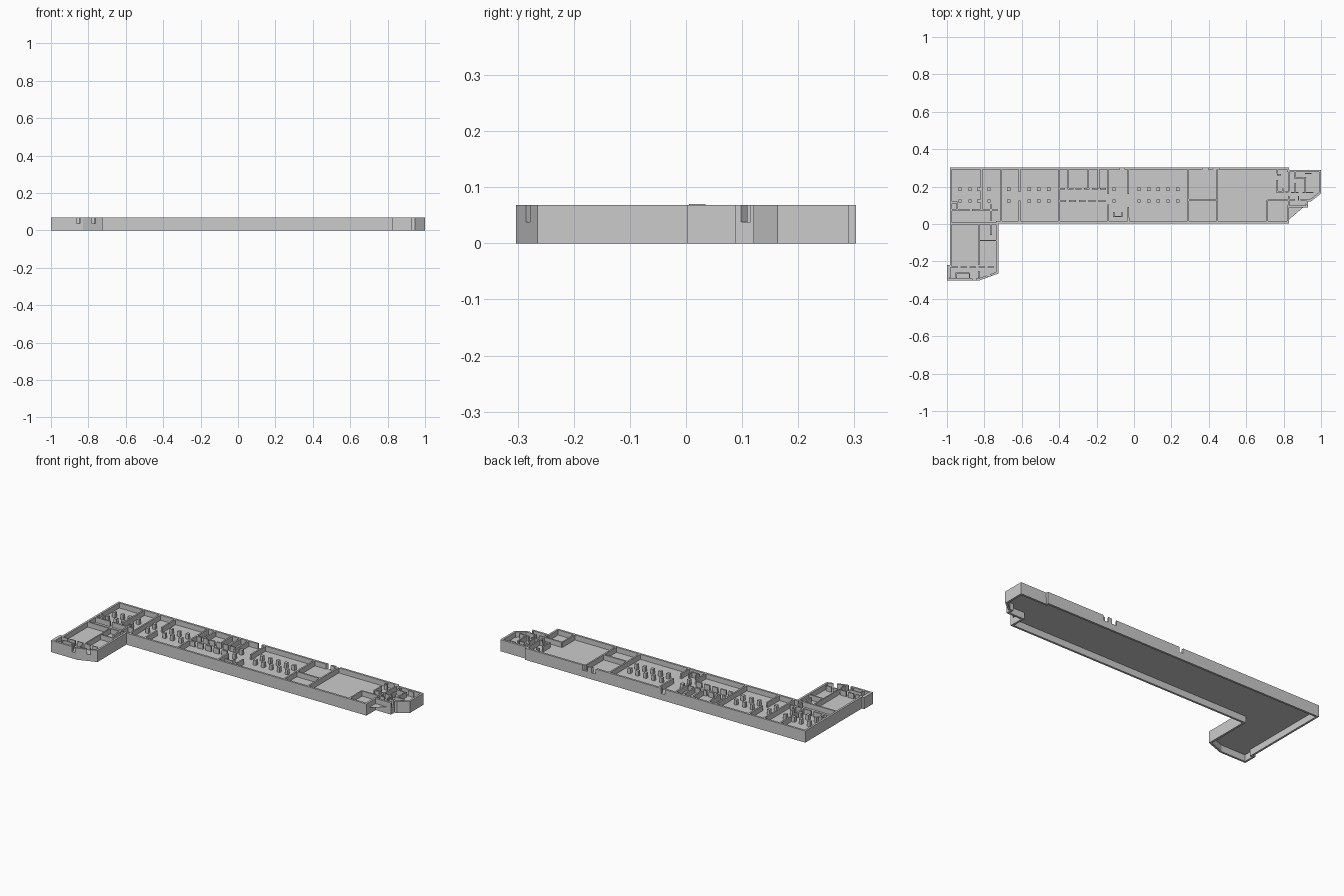
import bpy, bmesh
from mathutils import Vector

if "Cube" in bpy.data.objects:
    bpy.data.objects.remove(bpy.data.objects["Cube"])

FLOOR, TOP, T = 0.038, 0.068, 0.012


def finish(bm, name):
    mesh = bpy.data.meshes.new(name)
    bm.to_mesh(mesh)
    bm.free()
    obj = bpy.data.objects.new(name, mesh)
    bpy.context.collection.objects.link(obj)
    return obj


def boxes(name, rects, z0=FLOOR, z1=TOP):
    """One object made of upright boxes given as x0, y0, x1, y1."""
    bm = bmesh.new()
    for x0, y0, x1, y1 in rects:
        made = bmesh.ops.create_cube(bm, size=1)["verts"]
        for v in made:
            v.co = ((x0 + x1) / 2 + v.co.x * (x1 - x0),
                    (y0 + y1) / 2 + v.co.y * (y1 - y0),
                    (z0 + z1) / 2 + v.co.z * (z1 - z0))
    return finish(bm, name)


def walls(name, along_y=(), along_x=(), t=0.009):
    """Partitions: along_y holds (x, y0, y1), along_x holds (y, x0, x1)."""
    rects = [(x - t / 2, a, x + t / 2, b) for x, a, b in along_y]
    rects += [(a, y - t / 2, b, y + t / 2) for y, a, b in along_x]
    return boxes(name, rects)


def dashes(start, end, n, gap):
    step = (end - start) / n
    return [(start + i * step, start + (i + 1) * step - gap) for i in range(n)]


# Building outline, counter-clockwise
outline = [Vector(p) for p in [
    (-1, -.303), (-.83, -.303), (-.725, -.265), (-.725, .003), (.83, .003),
    (.83, .088), (.93, .088), (.93, .12), (.945, .12), (1, .163), (1, .29),
    (.83, .29), (.83, .303), (-.985, .303), (-.985, -.22), (-1, -.22)]]


def inset(pts, t):
    out = []
    for i, p in enumerate(pts):
        a = (p - pts[i - 1]).normalized()
        b = (pts[(i + 1) % len(pts)] - p).normalized()
        na, nb = Vector((-a.y, a.x)), Vector((-b.y, b.x))
        out.append(p + (na + nb) * (t / (1 + na.dot(nb))))
    return out


inner = inset(outline, T)

# Outer wall with door notches: edge index -> (start, end) fractions
notches = {0: [(.80, .91)], 1: [(.48, .66)], 6: [(.3, .85)],
           12: [(.205, .222), (.236, .252), (.485, .499)]}
bm = bmesh.new()
low = []
for i in range(len(outline)):
    j = (i + 1) % len(outline)
    stops = [0] + [s for pair in notches.get(i, []) for s in pair] + [1]
    for k in range(len(stops) - 1):
        a, b = stops[k], stops[k + 1]
        pts = [outline[i].lerp(outline[j], a), outline[i].lerp(outline[j], b),
               inner[i].lerp(inner[j], b), inner[i].lerp(inner[j], a)]
        bm.faces.new([bm.verts.new((p.x, p.y, 0)) for p in pts])
        if k % 2:
            low.append((pts[0] + pts[2]) / 2)
bmesh.ops.remove_doubles(bm, verts=bm.verts[:], dist=1e-5)


def raise_faces(faces, h):
    geo = bmesh.ops.extrude_face_region(bm, geom=faces)["geom"]
    bmesh.ops.translate(bm, vec=(0, 0, h),
                        verts=[g for g in geo if isinstance(g, bmesh.types.BMVert)])
    return [g for g in geo if isinstance(g, bmesh.types.BMFace)]


tops = raise_faces(bm.faces[:], FLOOR)
high = [f for f in tops
        if all((f.calc_center_median().xy - c).length > .002 for c in low)]
raise_faces(high, TOP - FLOOR)
bmesh.ops.recalc_face_normals(bm, faces=bm.faces[:])
finish(bm, "outer_wall")

# Raised floor sheet
bm = bmesh.new()
bm.faces.new([bm.verts.new((p.x, p.y, FLOOR)) for p in inner])
bmesh.ops.triangulate(bm, faces=bm.faces[:])
finish(bm, "floor")

# Full cross walls of the long block
N, S = .292, .014
walls("cross_walls",
      [(-.815, .075, N), (-.71, S, N), (-.612, .17, N), (-.612, S, .125),
       (-.40, S, N), (-.137, .16, N), (-.137, S, .105), (-.03, .16, N),
       (-.03, S, .09), (.29, S, N), (.445, S, N)],
      [(.128, .29, .445)])

# Small rooms and broken corridor walls in the middle
walls("middle_rooms", [(-.352, .19, N), (-.245, .19, N), (-.19, .19, N)],
      [(.188, a, b) for a, b in dashes(-.40, -.137, 6, .012)]
      + [(.123, a, b) for a, b in dashes(-.40, -.137, 5, .016)])
walls("service_nook", [(-.108, .04, .065), (-.065, .04, .065)],
      [(.04, -.112, -.061)], .006)
boxes("raised_cap", [(-.035, .005, -.025, .035)], TOP, .07)

# Rooms at the right end of the long block
walls("right_rooms", [(.713, S, .128), (.765, .27, N), (.765, .165, .235),
                      (.795, .165, .19), (.828, .088, .15), (.828, .175, N)],
      [(.128, .713, .825), (.172, .765, .79), (.172, .81, .825),
       (.262, .765, .785)], .008)

# Right end annex
walls("annex_rooms", [(.862, .24, .28), (.862, .165, .22), (.915, .17, .25),
                      (.88, .125, .15)],
      [(.245, .865, .905), (.168, .84, .88), (.168, .9, .96),
       (.13, .83, .86), (.13, .89, .945), (.27, .915, .95)], .007)

# Left end partitions and the junction with the wing
walls("left_rooms", [(-.945, .075, .115), (-.765, -.06, .0), (-.765, .02, .105)],
      [(.075, -.975, -.88), (.075, -.865, -.73), (.003, -.975, -.725),
       (.115, -.975, -.945)])

# Wing partitions
walls("wing_rooms", [(-.83, -.22, .003), (-.83, -.29, -.25), (-.88, -.29, -.262),
                     (-.95, -.29, -.26), (-.985, -.29, -.23)],
      [(-.088, -.83, -.735), (-.262, -.95, -.88)]
      + [(-.23, a, b) for a, b in dashes(-.975, -.735, 5, .013)], .007)

# Two rows of square columns
xs = [-.93, -.877, -.83, -.775, -.67, -.56, -.51, -.455,
      -.107] + [.027 + .0515 * i for i in range(5)]
c = .009
boxes("columns", [(x - c, y - c, x + c, y + c) for x in xs for y in (.186, .123)])
